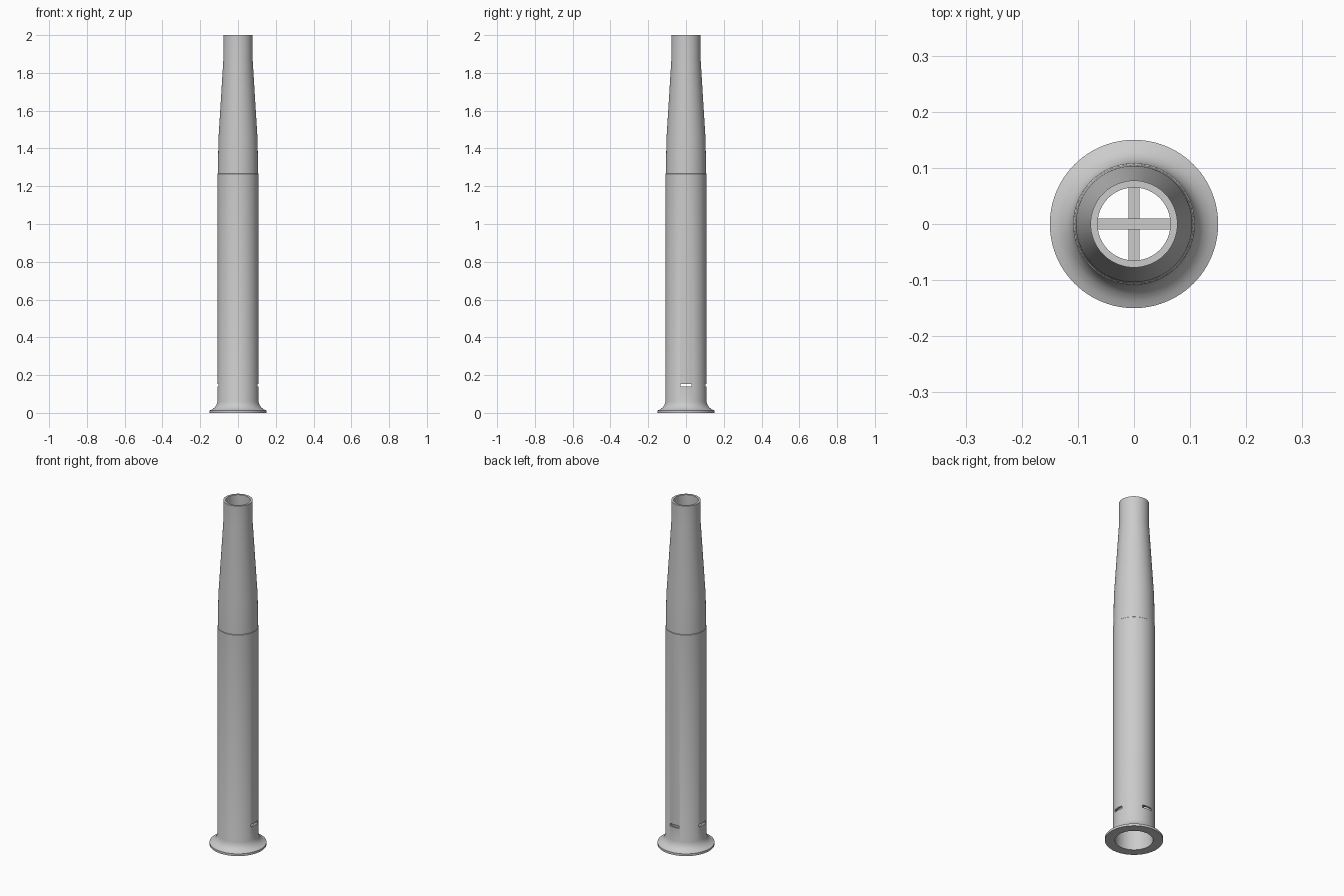
import bpy, bmesh, math

if "Cube" in bpy.data.objects:
    bpy.data.objects.remove(bpy.data.objects["Cube"])

grey = bpy.data.materials.new("plain grey")
grey.diffuse_color = (0.6, 0.6, 0.6, 1)
grey.use_nodes = True
grey.node_tree.nodes["Principled BSDF"].inputs["Base Color"].default_value = grey.diffuse_color


def finish(bm, name):
    bmesh.ops.recalc_face_normals(bm, faces=bm.faces)
    me = bpy.data.meshes.new(name)
    bm.to_mesh(me)
    bm.free()
    me.materials.append(grey)
    ob = bpy.data.objects.new(name, me)
    bpy.context.collection.objects.link(ob)
    return ob


def lathe(name, profile, steps=96):
    """Spin a closed (radius, height) profile around z."""
    bm = bmesh.new()
    rings = [[bm.verts.new((r * math.cos(a), r * math.sin(a), z)) for r, z in profile]
             for a in (2 * math.pi * i / steps for i in range(steps))]
    n = len(profile)
    for i in range(steps):
        a, b = rings[i], rings[(i + 1) % steps]
        for j in range(n):
            k = (j + 1) % n
            bm.faces.new((a[j], b[j], b[k], a[k]))
    return finish(bm, name)


def box(name, size, loc):
    bm = bmesh.new()
    bmesh.ops.create_cube(bm, size=1)
    for v in bm.verts:
        v.co = [c * s + o for c, s, o in zip(v.co, size, loc)]
    return finish(bm, name)


# Hollow tube: flared foot, straight body, tapered neck, then the bore back down
outer = [(0.150, 0), (0.150, 0.013), (0.138, 0.018), (0.125, 0.027), (0.115, 0.040), (0.1085, 0.060),
         (0.1085, 1.265), (0.1065, 1.267), (0.1035, 1.45), (0.0775, 1.87), (0.0775, 2.0)]
bore = [(0.065, 2.0), (0.065, 1.87), (0.092, 1.45), (0.098, 1.26), (0.098, 0)]
tube = lathe("flared_tube", outer + bore)

# Vent slots on the left, right and back
for name, x, y in (("right", 1, 0), ("left", -1, 0), ("back", 0, 1)):
    cutter = box(name + "_slot_cutter", (0.06 if x else 0.058, 0.06 if y else 0.058, 0.015),
                 (x * 0.105, y * 0.105, 0.146))
    cutter.hide_render = True
    cutter.hide_set(True)
    mod = tube.modifiers.new(name + "_slot", 'BOOLEAN')
    mod.operation = 'DIFFERENCE'
    mod.solver = 'EXACT'
    mod.object = cutter

# Apply the cuts, then drop the cutters
bpy.context.view_layer.update()
me = bpy.data.meshes.new_from_object(tube.evaluated_get(bpy.context.evaluated_depsgraph_get()))
tube.modifiers.clear()
tube.data = me
for ob in [o for o in bpy.data.objects if o.name.endswith("cutter")]:
    bpy.data.objects.remove(ob)

# Crossed bars inside the bore
box("cross_bar_side_to_side", (0.2, 0.02, 0.02), (0, 0, 0.20))
box("cross_bar_front_to_back", (0.02, 0.2, 0.02), (0, 0, 0.18))

# Smooth the round surfaces
bpy.ops.object.select_all(action='DESELECT')
tube.select_set(True)
bpy.context.view_layer.objects.active = tube
bpy.ops.object.shade_smooth_by_angle(angle=math.radians(30))
